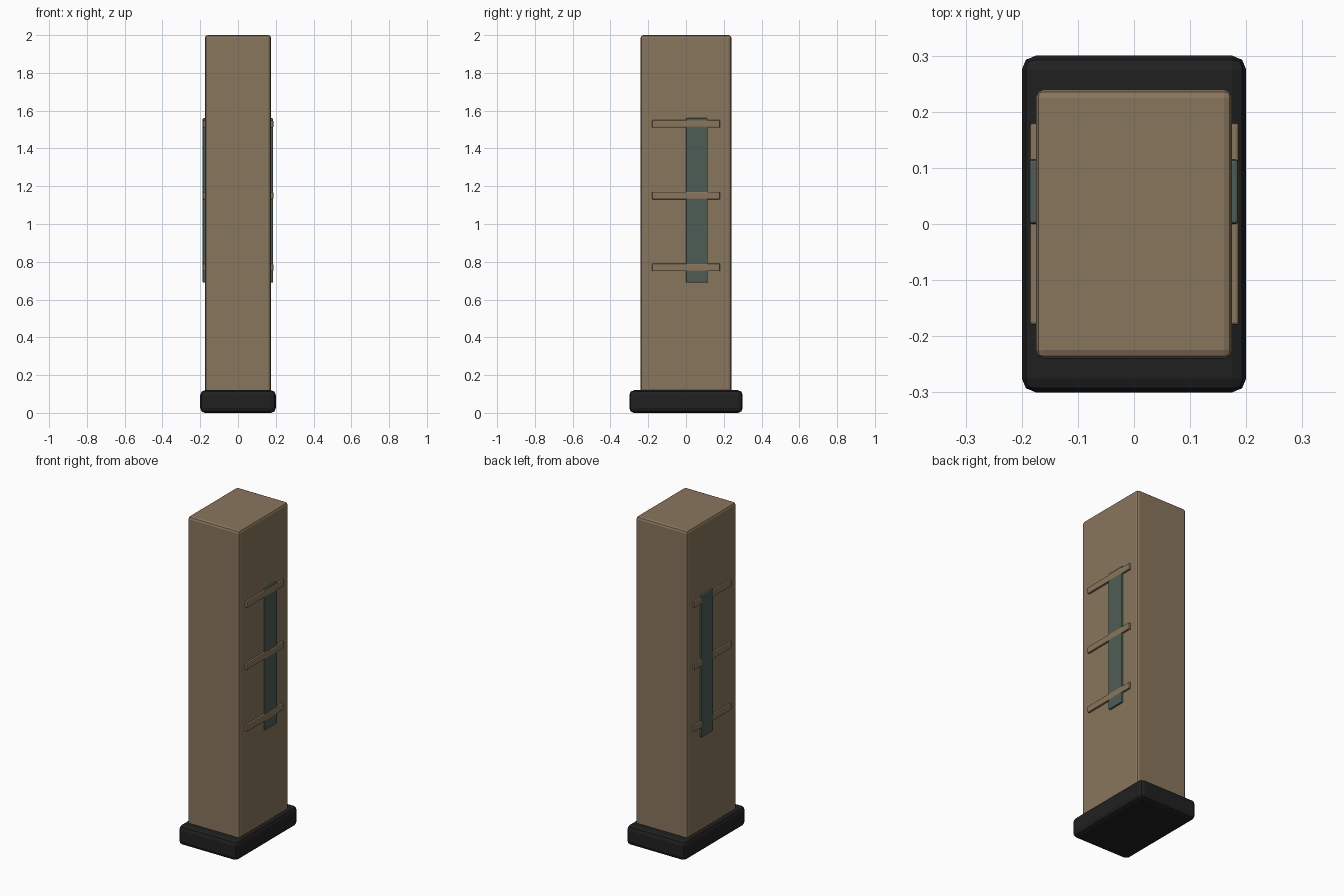
import bpy

if "Cube" in bpy.data.objects:
    bpy.data.objects.remove(bpy.data.objects["Cube"])


def material(name, rgb):
    m = bpy.data.materials.new(name)
    m.diffuse_color = (*rgb, 1)
    m.use_nodes = True
    m.node_tree.nodes["Principled BSDF"].inputs["Base Color"].default_value = m.diffuse_color
    return m


TAN = material("tan casing", (0.25, 0.18, 0.11))
BLACK = material("black base", (0.0144, 0.0144, 0.0144))
GREEN = material("grey green", (0.076, 0.109, 0.091))


def box(name, lo, hi, mat, bevel, segments=2):
    """Bevelled box between two corners."""
    bpy.ops.mesh.primitive_cube_add(
        size=1, location=[(a + b) / 2 for a, b in zip(lo, hi)])
    ob = bpy.context.object
    ob.name = name
    ob.scale = [b - a for a, b in zip(lo, hi)]
    bpy.ops.object.transform_apply(location=False, rotation=False, scale=True)
    ob.data.materials.append(mat)
    mod = ob.modifiers.new("rounded edges", "BEVEL")
    mod.width = bevel
    mod.segments = segments
    return ob


# Plinth and tall casing
box("base", (-0.2, -0.3, 0), (0.2, 0.3, 0.12), BLACK, 0.025)
box("casing", (-0.175, -0.24, 0.06), (0.175, 0.24, 2.0), TAN, 0.015)

# Vertical strip and three cross bars on each side
for side, s in (("right", 1), ("left", -1)):
    def span(a, b):
        return sorted((s * a, s * b))

    # The strip lies just under the bars on the right, just over them on the left
    strip_out, bar_out = (0.1855, 0.187) if s > 0 else (0.187, 0.1855)
    x0, x1 = span(0.165, strip_out)
    box(f"{side}_strip", (x0, 0.0, 0.69), (x1, 0.115, 1.56), GREEN, 0.005)
    x0, x1 = span(0.165, bar_out)
    for i, z in enumerate((0.77, 1.15, 1.53)):
        box(f"{side}_bar_{i + 1}", (x0, -0.18, z - 0.02), (x1, 0.18, z + 0.02),
            TAN, 0.005)
